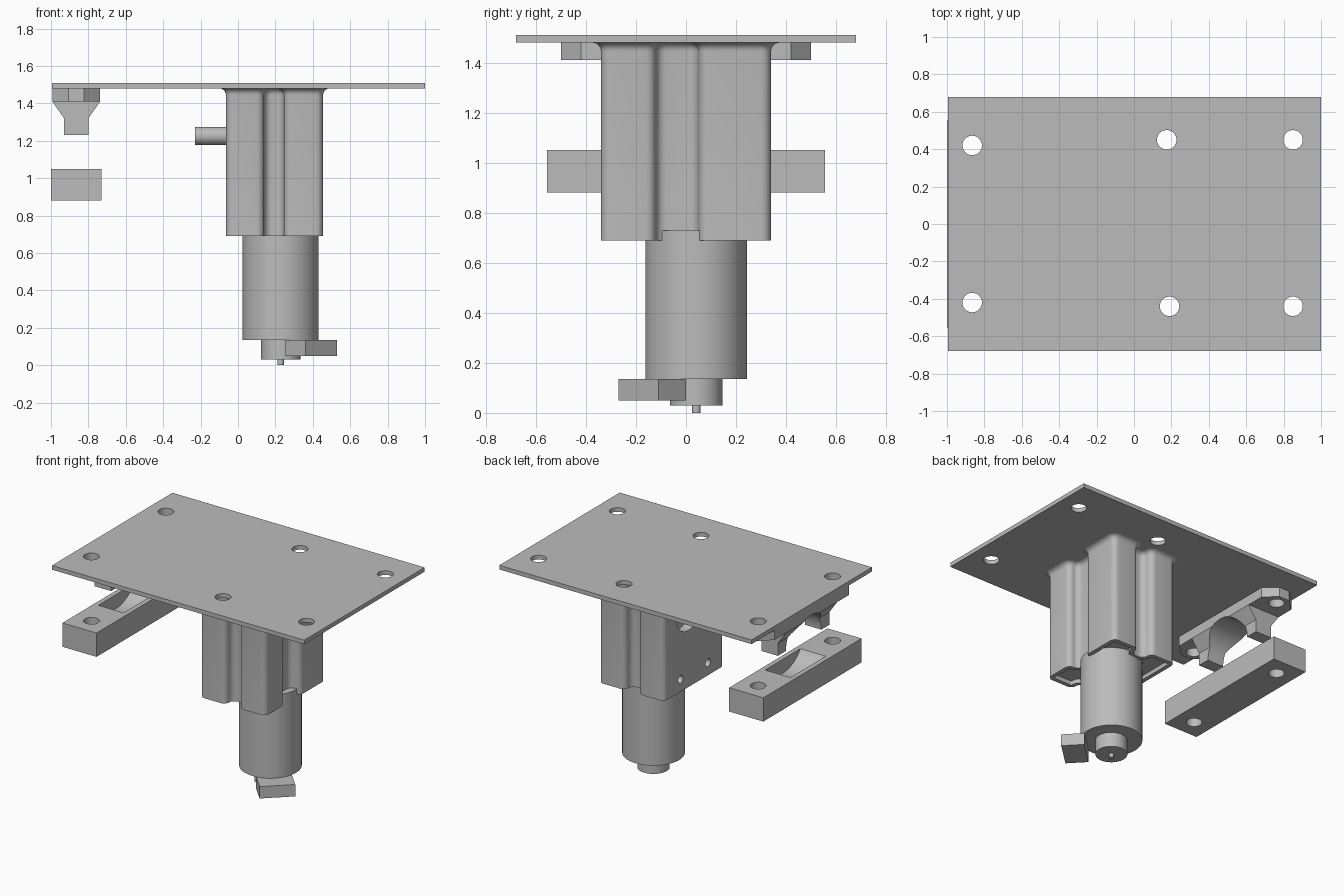
import bpy, bmesh, math
from mathutils import Matrix, Vector

if "Cube" in bpy.data.objects:
    bpy.data.objects.remove(bpy.data.objects["Cube"], do_unlink=True)

GREY = (0.5, 0.5, 0.5, 1)
grey = bpy.data.materials.new("plain grey")
grey.use_nodes = True
grey.diffuse_color = GREY
grey.node_tree.nodes["Principled BSDF"].inputs["Base Color"].default_value = GREY


def finish(name, bm):
    bmesh.ops.recalc_face_normals(bm, faces=bm.faces)
    mesh = bpy.data.meshes.new(name)
    bm.to_mesh(mesh)
    bm.free()
    mesh.materials.append(grey)
    obj = bpy.data.objects.new(name, mesh)
    bpy.context.collection.objects.link(obj)
    return obj


def loft(name, rings):
    """Skin a stack of closed rings that share a point count, and cap both ends."""
    bm = bmesh.new()
    loops = [[bm.verts.new(p) for p in ring] for ring in rings]
    for a, b in zip(loops, loops[1:]):
        for i in range(len(a)):
            j = (i + 1) % len(a)
            bm.faces.new((a[i], a[j], b[j], b[i]))
    bm.faces.new(loops[0])
    bm.faces.new(loops[-1])
    return finish(name, bm)


def prism(name, outline, z0, z1):
    return loft(name, [[(x, y, z) for x, y in outline] for z in (z0, z1)])


def box(name, x0, x1, y0, y1, z0, z1):
    return prism(name, [(x0, y0), (x1, y0), (x1, y1), (x0, y1)], z0, z1)


def cylinder(name, start, end, r):
    a, b = Vector(start), Vector(end)
    turn = (b - a).to_track_quat('Z', 'Y').to_matrix().to_4x4()
    bm = bmesh.new()
    bmesh.ops.create_cone(bm, cap_ends=True, segments=64, radius1=r, radius2=r,
                          depth=(b - a).length,
                          matrix=Matrix.Translation((a + b) / 2) @ turn)
    return finish(name, bm)


def activate(obj):
    bpy.ops.object.select_all(action='DESELECT')
    obj.select_set(True)
    bpy.context.view_layer.objects.active = obj


def combine(obj, tools, operation='DIFFERENCE'):
    for tool in tools:
        activate(obj)
        mod = obj.modifiers.new("combine", 'BOOLEAN')
        mod.operation, mod.solver, mod.object = operation, 'EXACT', tool
        bpy.ops.object.modifier_apply(modifier=mod.name)
        bpy.data.objects.remove(tool, do_unlink=True)


def drill(obj, spots, z0, z1, r=0.052):
    combine(obj, [cylinder("drill", (x, y, z0), (x, y, z1), r) for x, y in spots])


# Mounting plate with six holes
CX = -0.865
clamp_holes = [(CX, 0.42), (CX, -0.42)]
plate = box("mounting_plate", -0.995, 1, -0.68, 0.68, 1.48, 1.51)
drill(plate, clamp_holes + [(0.175, 0.45), (0.19, -0.44), (0.85, 0.45), (0.85, -0.44)], 1.4, 1.6)

# Housing: rounded block with grooves on three sides, flared into the plate
X0, X1, Y, D, R = -0.065, 0.455, 0.34, 0.08, 0.04
corners = [(X0, -Y), (0.14, -Y), (0.14, D - Y), (0.245, D - Y), (0.245, -Y),
           (X1, -Y), (X1, -0.12), (X1 - D, -0.12), (X1 - D, 0.05), (X1, 0.05),
           (X1, Y), (0.245, Y), (0.245, Y - D), (0.14, Y - D), (0.14, Y), (X0, Y)]


def rounded(offset, z, steps=6):
    """Housing outline grown by offset, with every corner rounded."""
    ring, n = [], len(corners)
    for i, c in enumerate(corners):
        p = Vector(c)
        d_in = (p - Vector(corners[i - 1])).normalized()
        d_out = (Vector(corners[(i + 1) % n]) - p).normalized()
        convex = d_in.cross(d_out) > 0
        centre = p + (d_out - d_in) * R
        r = R + offset if convex else R - offset
        for k in range(steps + 1):
            t = math.pi / 2 * k / steps
            q = centre + (d_in * math.sin(t) - d_out * math.cos(t)) * r
            ring.append((q.x, q.y, z))
    return ring


F = 0.035
flare = [rounded(F * (1 - math.cos(t)), 1.48 - F + F * math.sin(t))
         for t in [math.pi / 2 * k / 6 for k in range(7)]]
housing = loft("housing", [rounded(0, 0.69)] + flare)
pocket = loft("pocket", [rounded(-0.03, z) for z in (0.6, 0.72)])
side_hole = cylinder("side_hole", (-0.2, 0.07, 1.225), (0.0, 0.07, 1.225), 0.13)
screws = [cylinder("screw_hole", (-0.2, y, 0.78), (0.0, y, 0.78), 0.028) for y in (-0.155, 0.155)]
combine(housing, [pocket, side_hole] + screws)

# Side rod
rod = cylinder("side_rod", (-0.23, 0.07, 1.225), (0.05, 0.07, 1.225), 0.048)

# Motor, collar and shaft share one axis
MX, MY = 0.228, 0.041


def on_axis(name, z0, z1, r):
    return cylinder(name, (MX, MY, z0), (MX, MY, z1), r)


motor = on_axis("motor_body", 0.135, 0.73, 0.203)
collar = on_axis("motor_collar", 0.03, 0.135, 0.105)
shaft = on_axis("motor_shaft", 0, 0.03, 0.017)

# Terminal block hung diagonally under the motor
terminal = prism("terminal_block", [(0.36, -0.27), (0.53, -0.11), (0.425, 0), (0.255, -0.16)],
                 0.05, 0.135)

# Lower clamp bar with a closed curved cradle
bar = box("lower_clamp_bar", -1, -0.73, -0.555, 0.555, 0.88, 1.05)
drill(bar, clamp_holes, 0.8, 1.1)
combine(bar, [cylinder("cradle", (CX - 0.1, 0, 1.2), (CX + 0.1, 0, 1.2), 0.25)])

# Upper clamp: chamfered tabs joined to a tapered arch
W = 0.128
half = [(W, -0.42), (W, 0.42), (0.042, 0.5)]
tab_outline = [(CX + x, y) for x, y in half] + [(CX - x, -y) for x, y in half[::-1]]
tab_outline = [(CX + 0.042 * s, 0.5 * t) if abs(abs(y) - 0.5) < 0.01 else (x, y)
               for x, y in tab_outline for s, t in [(1 if x > CX else -1, 1 if y > 0 else -1)]]
tab_outline = sorted(set(tab_outline) | {(2 * CX - x, y) for x, y in tab_outline},
                     key=lambda p: math.atan2(p[1], p[0] - CX))
tab_outline = [p for i, p in enumerate(tab_outline)
               if (Vector(p) - Vector(tab_outline[i - 1])).length > 0.001]
clamp = prism("upper_clamp", tab_outline, 1.41, 1.48)
taper = [(0.065, 1.23), (0.065, 1.32), (W, 1.41), (W, 1.45)]
arch = loft("arch", [[(CX + sx * w, sy * 0.29, z) for sx, sy in
                      ((-1, -1), (1, -1), (1, 1), (-1, 1))] for w, z in taper])
combine(clamp, [arch], 'UNION')
combine(clamp, [cylinder("arch_bore", (CX - 0.3, 0, 1.23), (CX + 0.3, 0, 1.23), 0.2)])
drill(clamp, clamp_holes, 1.3, 1.6)

# Smooth the round surfaces and keep the hard edges
for part in (plate, housing, rod, motor, collar, shaft, terminal, bar, clamp):
    activate(part)
    bpy.ops.object.shade_smooth_by_angle(angle=math.radians(30))
